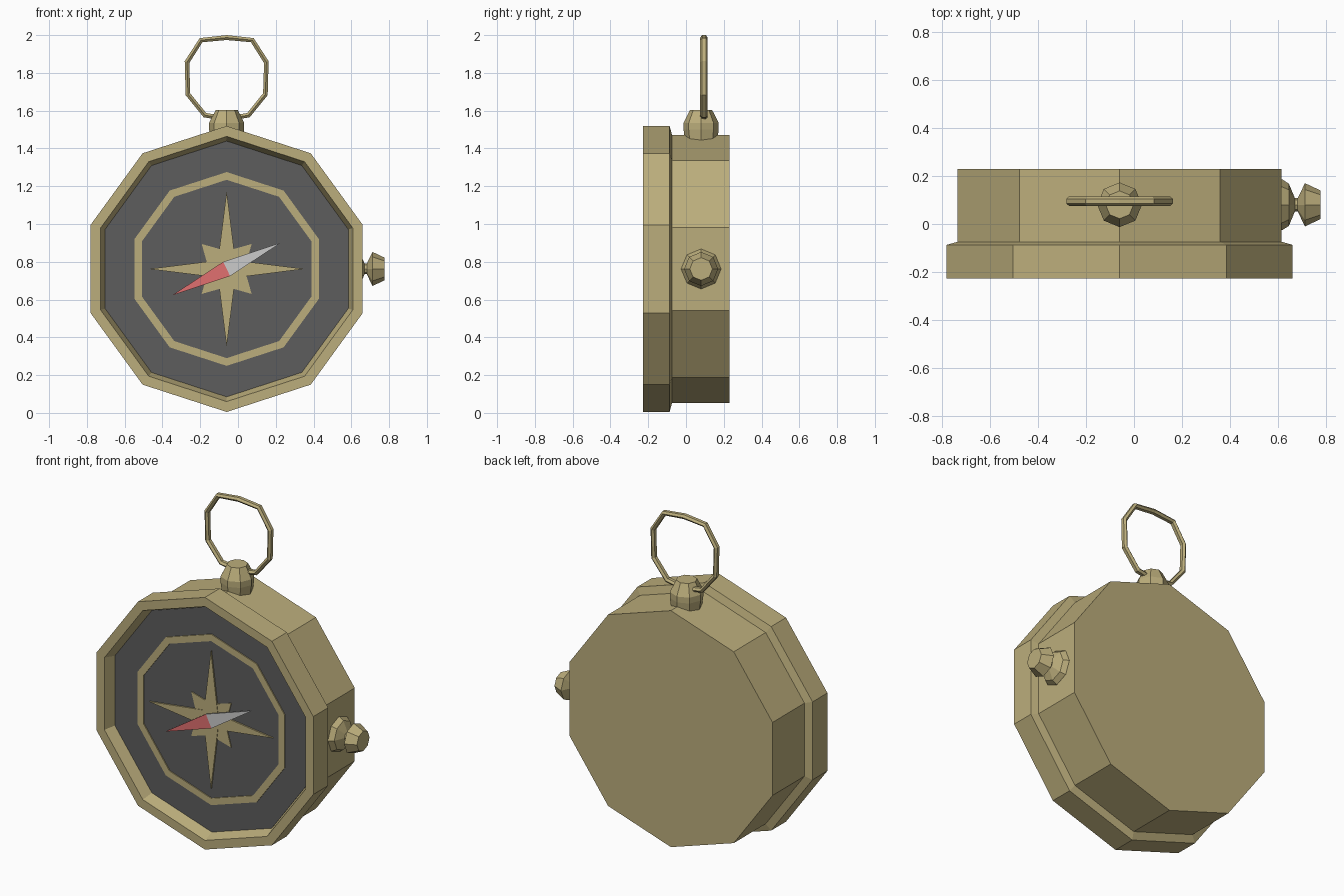
import bpy, bmesh
from math import sin, cos, pi, radians
from mathutils import Vector

if "Cube" in bpy.data.objects:
    bpy.data.objects.remove(bpy.data.objects["Cube"])

CX, CZ = -0.06, 0.762          # centre of the dial
Y_DIAL = -0.163


def material(name, r, g, b):
    m = bpy.data.materials.new(name)
    m.diffuse_color = (r, g, b, 1)
    m.use_nodes = True
    m.node_tree.nodes["Principled BSDF"].inputs["Base Color"].default_value = m.diffuse_color
    return m


BRASS = material("brass", 0.50, 0.42, 0.20)
DARK = material("dark_dial", 0.11, 0.11, 0.11)
RED = material("needle_red", 0.75, 0.16, 0.16)
WHITE = material("needle_white", 0.75, 0.75, 0.75)


def finish(name, bm, mat):
    bmesh.ops.recalc_face_normals(bm, faces=bm.faces)
    me = bpy.data.meshes.new(name)
    bm.to_mesh(me)
    bm.free()
    me.materials.append(mat)
    ob = bpy.data.objects.new(name, me)
    bpy.context.collection.objects.link(ob)
    return ob


def skin(name, loops, mat, closed=False):
    """Bridge equal-length point loops; cap the ends unless closed."""
    bm = bmesh.new()
    rows = [[bm.verts.new(p) for p in loop] for loop in loops]
    n = len(rows[0])
    pairs = list(zip(rows, rows[1:])) + ([(rows[-1], rows[0])] if closed else [])
    for a, b in pairs:
        for i in range(n):
            j = (i + 1) % n
            bm.faces.new((a[i], a[j], b[j], b[i]))
    if not closed:
        bm.faces.new(rows[0])
        bm.faces.new(rows[-1])
    return finish(name, bm, mat)


def lathe(name, profile, sides, origin, axis, mat, closed=False):
    """Faceted turning: profile is (radius, position along axis)."""
    place = {"X": lambda s, c, h: (h, s, c),
             "Y": lambda s, c, h: (s, h, c),
             "Z": lambda s, c, h: (s, c, h)}[axis]
    o = Vector(origin)
    loops = [[o + Vector(place(r * sin(2 * pi * i / sides), r * cos(2 * pi * i / sides), h))
              for i in range(sides)] for r, h in profile]
    return skin(name, loops, mat, closed)


def plate(name, outline, y0, y1, mat):
    """Flat x-z outline extruded in y, relative to the dial centre."""
    return skin(name, [[(CX + x, y, CZ + z) for x, z in outline] for y in (y0, y1)], mat)


def star(tip, valley, turn):
    return [((valley if i % 2 else tip) * sin(turn + i * pi / 4),
             (valley if i % 2 else tip) * cos(turn + i * pi / 4)) for i in range(8)]


# Case with bezel, and the recessed dial
lathe("case", [(0.71, 0.229), (0.71, -0.074), (0.757, -0.087), (0.757, -0.228),
               (0.702, -0.228), (0.676, -0.158)], 10, (CX, 0, CZ), "Y", BRASS)
lathe("dial", [(0.677, -0.156), (0.677, Y_DIAL)], 10, (CX, 0, CZ), "Y", DARK)
lathe("dial_ring", [(0.513, -0.158), (0.513, Y_DIAL - 0.006),
                    (0.472, Y_DIAL - 0.006), (0.472, -0.158)],
      10, (CX, 0, CZ), "Y", BRASS, closed=True)

# Compass rose: long and short four-point stars
plate("rose_short_points", star(0.187, 0.095, pi / 4), -0.16, Y_DIAL - 0.006, BRASS)
plate("rose_long_points", star(0.412, 0.065, 0), -0.16, Y_DIAL - 0.009, BRASS)

# Needle halves on a small pivot
a = radians(25.8)
d, w = Vector((cos(a), sin(a))), Vector((-sin(a), cos(a))) * 0.042
for name, side, mat in (("needle_white_half", 1, WHITE), ("needle_red_half", -1, RED)):
    plate(name, [d * 0.32 * side, w, -w], -0.185, -0.193, mat)
lathe("needle_pivot", [(0.015, -0.16), (0.015, -0.186)], 8, (CX, 0, CZ), "Y", BRASS)

# Side knob and top crown
lathe("side_knob", [(0.106, 0.59), (0.106, 0.617), (0.088, 0.645), (0.028, 0.67),
                    (0.028, 0.682), (0.09, 0.712), (0.06, 0.776)],
      8, (0, 0.08, CZ), "X", BRASS)
lathe("crown", [(0.08, 1.40), (0.093, 1.50), (0.093, 1.535), (0.058, 1.604)],
      8, (CX, 0.08, 0), "Z", BRASS)

# Hanging ring: six-sided section swept round a ten-point loop
half = [(0.143, 0.212), (0.222, 0.09), (0.217, -0.09), (0.122, -0.207)]
path = [(0, 0.228)] + half + [(0, -0.228)] + [(-x, z) for x, z in reversed(half)]
section = [(0.013 * cos(k * pi / 3 + pi / 6) / cos(pi / 6), 0.02 * sin(k * pi / 3 + pi / 6))
           for k in range(6)]
loops = []
for x, z in path:
    p = Vector((x, z))
    u = p.normalized()
    loops.append([(CX + (p + u * (r - 0.013)).x, 0.095 + y, 1.772 + (p + u * (r - 0.013)).y)
                  for r, y in section])
skin("hanging_ring", loops, BRASS, closed=True)
